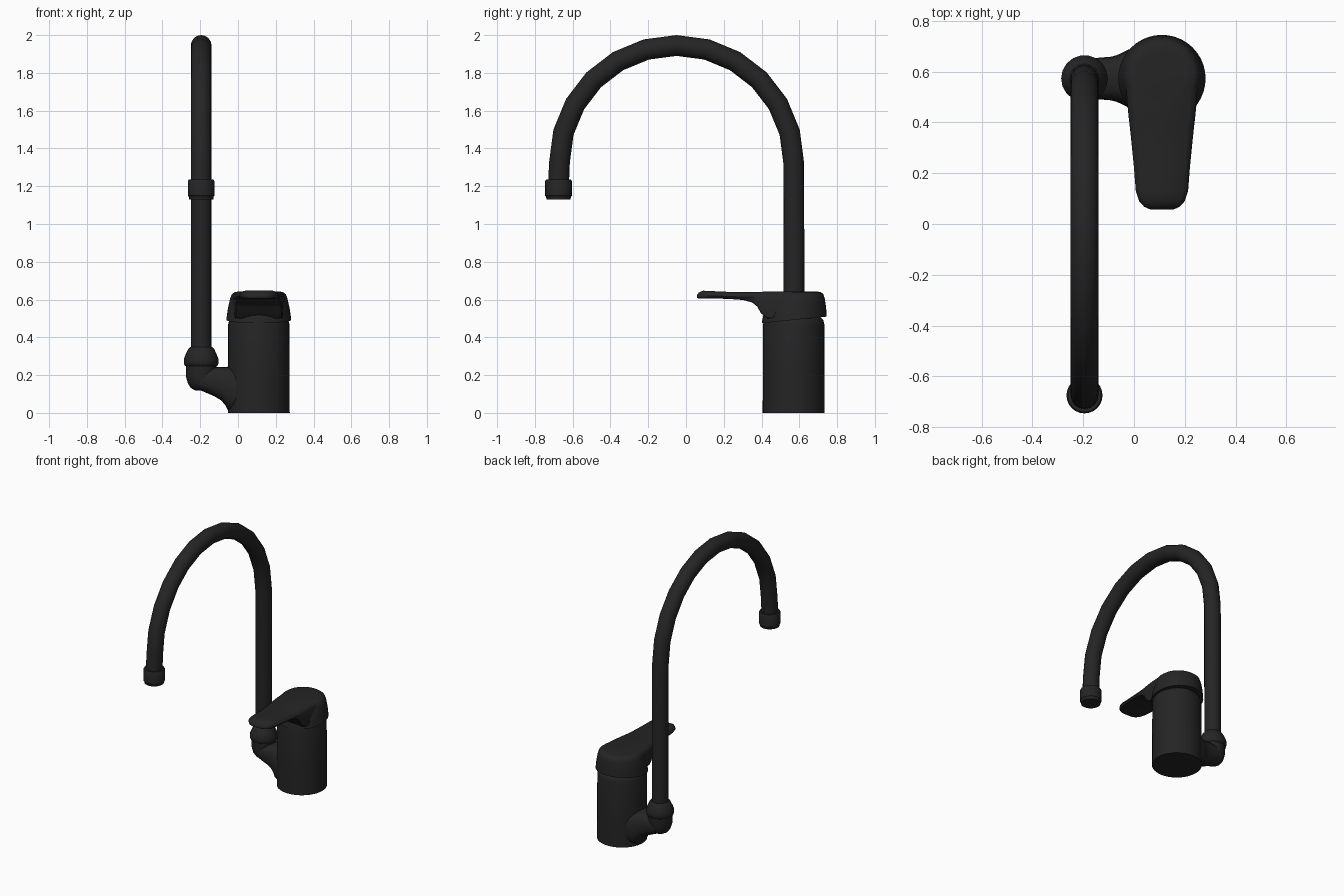
import bpy, math
from math import sin, cos, pi

if "Cube" in bpy.data.objects:
    bpy.data.objects.remove(bpy.data.objects["Cube"])

mat = bpy.data.materials.new("black_finish")
mat.diffuse_color = (0.018, 0.018, 0.018, 1)
mat.use_nodes = True
mat.node_tree.nodes["Principled BSDF"].inputs["Base Color"].default_value = mat.diffuse_color


def loft(name, rings, angle=40):
    """Skin a list of equal-length closed rings and cap both ends."""
    n = len(rings[0])
    verts = [p for r in rings for p in r]
    faces = [(k * n + i, k * n + (i + 1) % n, (k + 1) * n + (i + 1) % n, (k + 1) * n + i)
             for k in range(len(rings) - 1) for i in range(n)]
    faces += [tuple(reversed(range(n))), tuple(range(len(verts) - n, len(verts)))]
    me = bpy.data.meshes.new(name)
    me.from_pydata(verts, [], faces)
    me.materials.append(mat)
    ob = bpy.data.objects.new(name, me)
    bpy.context.collection.objects.link(ob)
    bpy.ops.object.select_all(action='DESELECT')
    ob.select_set(True)
    bpy.context.view_layer.objects.active = ob
    bpy.ops.object.mode_set(mode='EDIT')
    bpy.ops.mesh.select_all(action='SELECT')
    bpy.ops.mesh.normals_make_consistent(inside=False)
    bpy.ops.object.mode_set(mode='OBJECT')
    bpy.ops.object.shade_smooth_by_angle(angle=math.radians(angle))
    return ob


def lathe(name, cx, cy, profile, n=24):
    """Revolve (radius, z) points around a vertical axis."""
    return loft(name, [[(cx + r * cos(2 * pi * i / n), cy + r * sin(2 * pi * i / n), z)
                        for i in range(n)] for r, z in profile])


BX, BY = 0.11, 0.57      # mixer body axis
SX, SY = -0.195, 0.573   # spout axis

# Mixer body
lathe("mixer_body", BX, BY, [(0.164, 0), (0.163, 0.2), (0.162, 0.47), (0.157, 0.49),
                             (0.145, 0.505), (0.12, 0.515)], 40)

# Handle cap, with a sloping lower edge
cap = lathe("handle_cap", BX, BY + 0.003,
            [(0.15, 0.492), (0.172, 0.492), (0.164, 0.55), (0.152, 0.605),
             (0.143, 0.628), (0.127, 0.64), (0.1, 0.643)], 40)
for v in cap.data.vertices:
    t = (0.643 - v.co.z) / 0.151
    v.co.z += 0.1 * (v.co.y - BY) * t
    v.co.y += 0.012 * (1 - t)

# Lever: cross-sections along y as (y, half width, bottom z, top z)
sections = [(0.057, 0.045, 0.608, 0.622), (0.068, 0.07, 0.606, 0.637),
            (0.09, 0.09, 0.605, 0.647), (0.13, 0.103, 0.605, 0.645),
            (0.22, 0.110, 0.604, 0.641), (0.30, 0.118, 0.598, 0.639),
            (0.35, 0.123, 0.585, 0.639), (0.378, 0.126, 0.562, 0.640),
            (0.395, 0.128, 0.53, 0.641), (0.43, 0.132, 0.50, 0.642),
            (0.48, 0.137, 0.50, 0.643), (0.56, 0.142, 0.50, 0.643)]
rings = []
for y, w, zb, zt in sections:
    h = min(zt - zb, 0.04)
    half = [(w * 0.75, zb), (w * 0.93, zb + h * 0.08), (w, zt - h * 0.65),
            (w * 0.94, zt - h * 0.3), (w * 0.80, zt)]
    rings.append([(BX + x, y, z) for x, z in half] +
                 [(BX - x, y, z) for x, z in reversed(half)])
loft("lever", rings)

# Side outlet arm flaring into the body: (x, bottom z, top z, half depth)
rings = []
for x, zb, zt, hw in [(-0.2, 0.12, 0.235, 0.075), (-0.165, 0.105, 0.24, 0.08),
                      (-0.125, 0.088, 0.242, 0.083), (-0.09, 0.067, 0.242, 0.086),
                      (-0.068, 0.042, 0.243, 0.092), (-0.05, 0.008, 0.245, 0.1),
                      (-0.02, 0.003, 0.25, 0.115), (0.03, 0.003, 0.25, 0.12)]:
    ring = []
    for i in range(20):
        a = 2 * pi * i / 20
        sq = lambda c: math.copysign(abs(c) ** 0.75, c)
        ring.append((x, SY + hw * sq(cos(a)), (zb + zt) / 2 + (zt - zb) / 2 * sq(sin(a))))
    rings.append(ring)
loft("outlet_arm", rings, 60)

# Elbow under the spout
lathe("outlet_elbow", SX, SY, [(0.03, 0.118), (0.055, 0.132), (0.07, 0.155),
                               (0.08, 0.19), (0.081, 0.25)])

# Swivel nut
lathe("swivel_nut", SX, SY, [(0.075, 0.243), (0.088, 0.252), (0.092, 0.265), (0.092, 0.285),
                             (0.082, 0.31), (0.069, 0.338), (0.058, 0.35)], 18)

# Gooseneck spout
R, PR, AY, AZ = 0.62, 0.055, -0.05, 1.325
path = [(SY, 0.3, 0)]
path += [(AY + R * cos(pi * k / 12), AZ + R * sin(pi * k / 12), pi * k / 12) for k in range(13)]
path += [(AY - R - 0.005, 1.2, pi)]
loft("spout_pipe", [[(SX + PR * cos(2 * pi * i / 16),
                      y + PR * sin(2 * pi * i / 16) * cos(a),
                      z + PR * sin(2 * pi * i / 16) * sin(a)) for i in range(16)]
                    for y, z, a in path])

# Aerator at the spout tip
lathe("aerator", SX, -0.675, [(0.064, 1.131), (0.066, 1.145), (0.071, 1.15),
                              (0.071, 1.225), (0.066, 1.235), (0.05, 1.235)])
